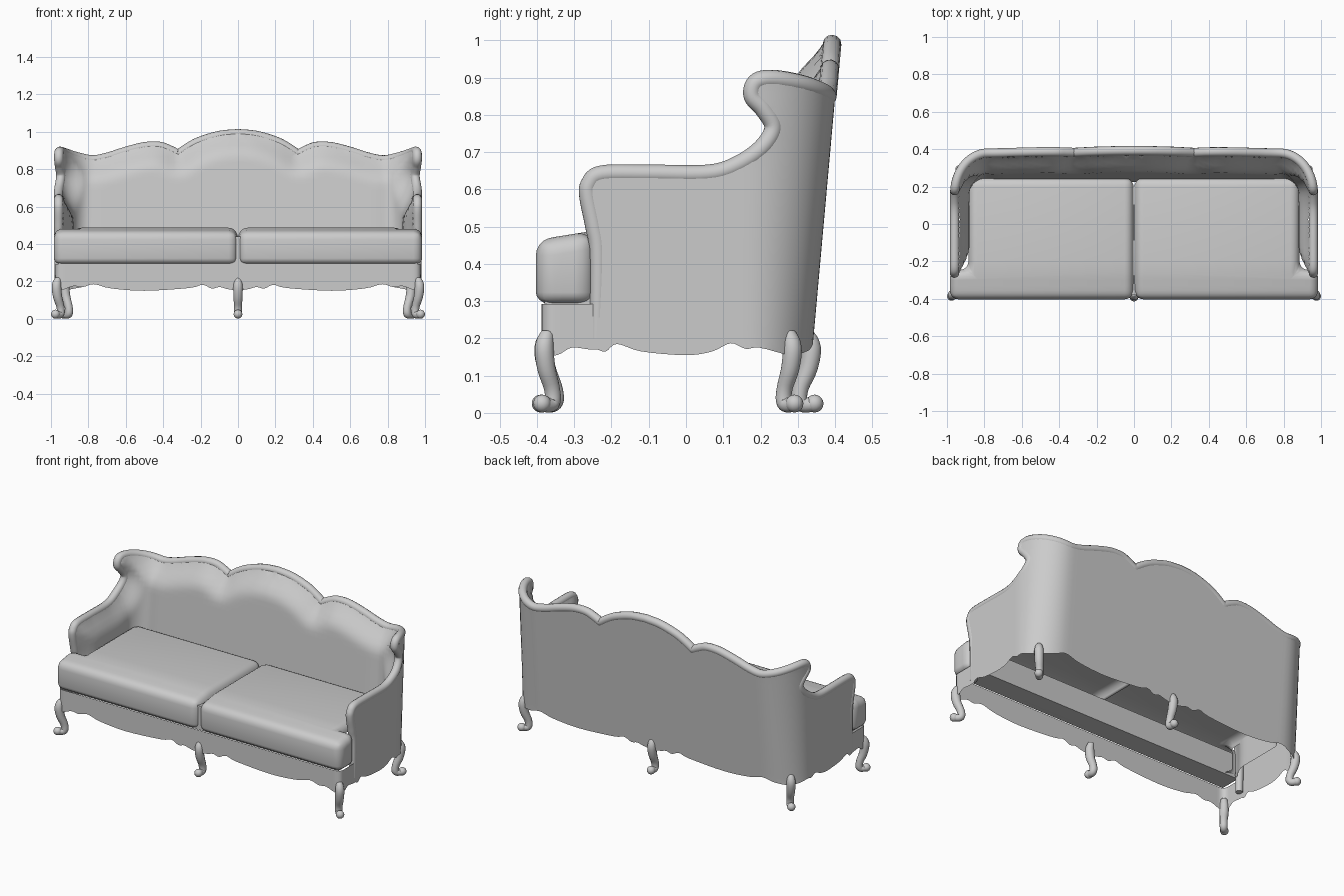
import bpy, bmesh, math
from mathutils import Vector

if "Cube" in bpy.data.objects:
    bpy.data.objects.remove(bpy.data.objects["Cube"])

H = math.pi / 2


def spline(pts, n=6):
    # Catmull-Rom through 2D or 3D points
    p = [Vector(q) for q in pts]
    p = [2 * p[0] - p[1]] + p + [2 * p[-1] - p[-2]]
    out = []
    for i in range(1, len(p) - 2):
        a, b, c, d = p[i - 1:i + 3]
        for k in range(n):
            t = k / n
            out.append(0.5 * (2 * b + (c - a) * t + (2 * a - 5 * b + 4 * c - d) * t * t
                              + (3 * b - a - 3 * c + d) * t ** 3))
    return out + [p[-2]]


def finish(name, bm, mirror=False):
    bmesh.ops.recalc_face_normals(bm, faces=bm.faces)
    me = bpy.data.meshes.new(name)
    bm.to_mesh(me)
    bm.free()
    ob = bpy.data.objects.new(name, me)
    bpy.context.collection.objects.link(ob)
    if mirror:
        m = ob.modifiers.new("mirror", 'MIRROR')
        m.use_clip = True
        m.merge_threshold = 0.002
    return ob


def tube(name, pts, radii, n=12, mirror=False):
    # round sweep with a radius per point
    bm = bmesh.new()
    rings = []
    side = None
    for i, p in enumerate(pts):
        t = (pts[min(i + 1, len(pts) - 1)] - pts[max(i - 1, 0)]).normalized()
        if side is None:
            side = t.orthogonal()
        side = (side - t * side.dot(t)).normalized()
        up = t.cross(side)
        rings.append([bm.verts.new(p + radii[i] * (math.cos(a) * side + math.sin(a) * up))
                      for a in (2 * math.pi * k / n for k in range(n))])
    for a, b in zip(rings, rings[1:]):
        for k in range(n):
            bm.faces.new((a[k], a[(k + 1) % n], b[(k + 1) % n], b[k]))
    bm.faces.new(rings[0])
    bm.faces.new(rings[-1])
    return finish(name, bm, mirror)


def cut(bm, ax, k):
    no = Vector((ax == 0, ax == 1, 0))
    bmesh.ops.bisect_plane(bm, geom=bm.verts[:] + bm.edges[:] + bm.faces[:],
                           dist=1e-5, plane_co=no * k, plane_no=no)


def panel(name, outline, fn, step=0.03):
    # flat outline in (s, z), gridded, then wrapped into place by fn
    bm = bmesh.new()
    bm.faces.new([bm.verts.new((p[0], p[1], 0)) for p in outline])
    for ax in (0, 1):
        k = min(p[ax] for p in outline) + step * 0.53
        while k < max(p[ax] for p in outline):
            cut(bm, ax, k)
            k += step
    for v in bm.verts:
        v.co = fn(v.co.x, v.co.y)
    return finish(name, bm, True)


# plan path of the shell: straight arm, round corner, leaning back
S_MID = 1.235


def wrap(s, z, d):
    yb = 0.342 + 0.09 * (z - 0.2)
    if s < 0.16:
        return Vector((0.98 - d, s, z))
    if s < 0.46:
        a = (s - 0.16) / 0.3 * H
        return Vector((0.775 + (0.205 - d) * math.cos(a), 0.16 + (yb - 0.16 - d) * math.sin(a), z))
    return Vector((S_MID - s, yb - d, z))


# edge line of arm, wing and crest
edge_a = [(-.238, .2), (-.235, .42), (-.246, .5), (-.262, .58), (-.258, .615), (-.225, .64),
          (-.1, .642), (.06, .642), (.14, .666), (.2, .71), (.229, .765), (.204, .815),
          (.177, .85), (.184, .886), (.22, .896), (.29, .885), (.386, .862), (.46, .85),
          (.54, .865), (.635, .895), (.735, .92), (.815, .922), (.865, .905), (.915, .88)]
edge_b = [(.915, .88), (.975, .92), (1.035, .95), (1.135, .98), (S_MID, .99)]
edge = spline(edge_a) + spline(edge_b)[1:]

# scalloped lower edges
front_low = [(0, .15), (.06, .16), (.1, .17), (.14, .162), (.19, .182), (.26, .165), (.5, .15),
             (.68, .163), (.77, .185), (.83, .17), (.88, .175), (.94, .155)]
side_low = [(-.238, .17), (-.215, .165), (-.185, .185), (-.12, .165), (0, .155), (.07, .165),
            (.12, .187), (.16, .172), (.2, .175), (.3, .155), (.38, .165)]
back_low = [(S_MID - x, z) for x, z in front_low[-3::-1]]
low = spline(side_low + back_low, 4)

panel("outer_shell", list(edge) + low[::-1], lambda s, z: wrap(s, z, 0))


# padded inner face, thin at the trim and thick lower down
def padded(s, z):
    dist = min((Vector((s, z)) - e).length for e in edge)
    t = min(dist / 0.13, 1)
    full = 0.1 + 0.025 * min(max((s - 0.2) / 0.3, 0), 1)
    return wrap(s, z, 0.045 + (full - 0.045) * math.sin(t * H) ** 1.3)


inner = [e for e in edge if e.y > 0.28]
panel("inner_upholstery", inner + [Vector((S_MID, .28)), Vector((-.236, .28))], padded)

# rounded trim following the edge
half = [wrap(e.x, e.y, 0.021) for e in edge]
full = half + [Vector((-p.x, p.y, p.z)) for p in half[-2::-1]]
tube("edge_trim", full, [0.021 + 0.004 * min(max((p.z - 0.2) / 0.3, 0), 1) for p in full])


# front rail, turning the corner to meet the arms
def rail(s, z):
    if s < 0.942:
        return Vector((s, -0.388, z))
    a = min((s - 0.942) / 0.047, 1) * H
    return Vector((0.942 + 0.034 * math.sin(a), -0.358 - 0.03 * math.cos(a)
                   + max(s - 0.989, 0), z))


rail_low = spline(front_low + [(1.0, .155), (1.04, .175), (1.09, .17), (1.12, .17)], 4)
panel("front_rail", [(0, .292)] + rail_low + [(1.12, .292)], rail, 0.015)

# seat support block inside the front of the cushions
bm = bmesh.new()
bmesh.ops.create_cube(bm, size=1)
for v in bm.verts:
    v.co = Vector((v.co.x * 1.92, -0.315 + v.co.y * 0.13, 0.365 + v.co.z * 0.15))
finish("seat_support", bm)

# T-shaped pair of cushions
bm = bmesh.new()
plan = [(.003, -.403), (.985, -.403), (.985, -.246), (.885, -.246), (.885, .248), (.003, .248)]
f = bm.faces.new([bm.verts.new((x, y, .29)) for x, y in plan])
ext = bmesh.ops.extrude_face_region(bm, geom=[f])
for v in ext['geom']:
    if isinstance(v, bmesh.types.BMVert):
        v.co.z = .487
bmesh.ops.bevel(bm, geom=bm.edges[:], offset=0.048, segments=5, profile=0.5, affect='EDGES')
for k in (-.33, -.3, -.26, -.2):
    cut(bm, 1, k)
for v in bm.verts:
    # tighter lower edge, front top sloping down
    if v.co.z < .34:
        v.co.z = .29 + (v.co.z - .29) * 0.7
    if v.co.z > .4:
        v.co.z -= 0.016 * min(max((-.26 - v.co.y) / .1, 0), 1)
# hollow underneath behind the support
hollow = [q for q in bm.faces if q.calc_center_median().y > -.24
          and q.calc_center_median().z < .435]
bmesh.ops.delete(bm, geom=hollow, context='FACES')
cush = finish("seat_cushion", bm, True)
cush.modifiers["mirror"].use_clip = False
cush.modifiers["mirror"].merge_threshold = 0.008

# cabriole legs: (outward, height, radius)
leg_line = [(-.002, .22, .008), (0, .213, .018), (.012, .175, .026), (.004, .12, .025),
            (-.016, .07, .022), (-.021, .036, .022), (-.01, .022, .021), (.016, .023, .02)]
leg_pts = spline(leg_line, 4)


def leg(name, x, y, dx, dy, mirror):
    d = Vector((dx, dy, 0)).normalized()
    base = Vector((x, y, 0))
    tube(name, [base + d * p.x + Vector((0, 0, p.y)) for p in leg_pts],
         [p.z for p in leg_pts], 12, mirror)
    bm = bmesh.new()
    bmesh.ops.create_uvsphere(bm, u_segments=14, v_segments=10, radius=0.024)
    bmesh.ops.translate(bm, verts=bm.verts, vec=base + d * 0.02 + Vector((0, 0, .025)))
    ob = finish(name + "_scroll", bm, mirror)
    if mirror:
        ob.modifiers["mirror"].use_clip = False


leg("front_corner_leg", .962, -.372, 1, -1, True)
leg("back_corner_leg", .918, .277, 1, 1, True)
leg("front_middle_leg", 0, -.37, 0, -1, False)
leg("back_middle_leg", 0, .325, 0, 1, False)

# smooth shading
for ob in bpy.data.objects:
    ob.select_set(True)
    bpy.context.view_layer.objects.active = ob
bpy.ops.object.shade_smooth_by_angle(angle=math.radians(45))
